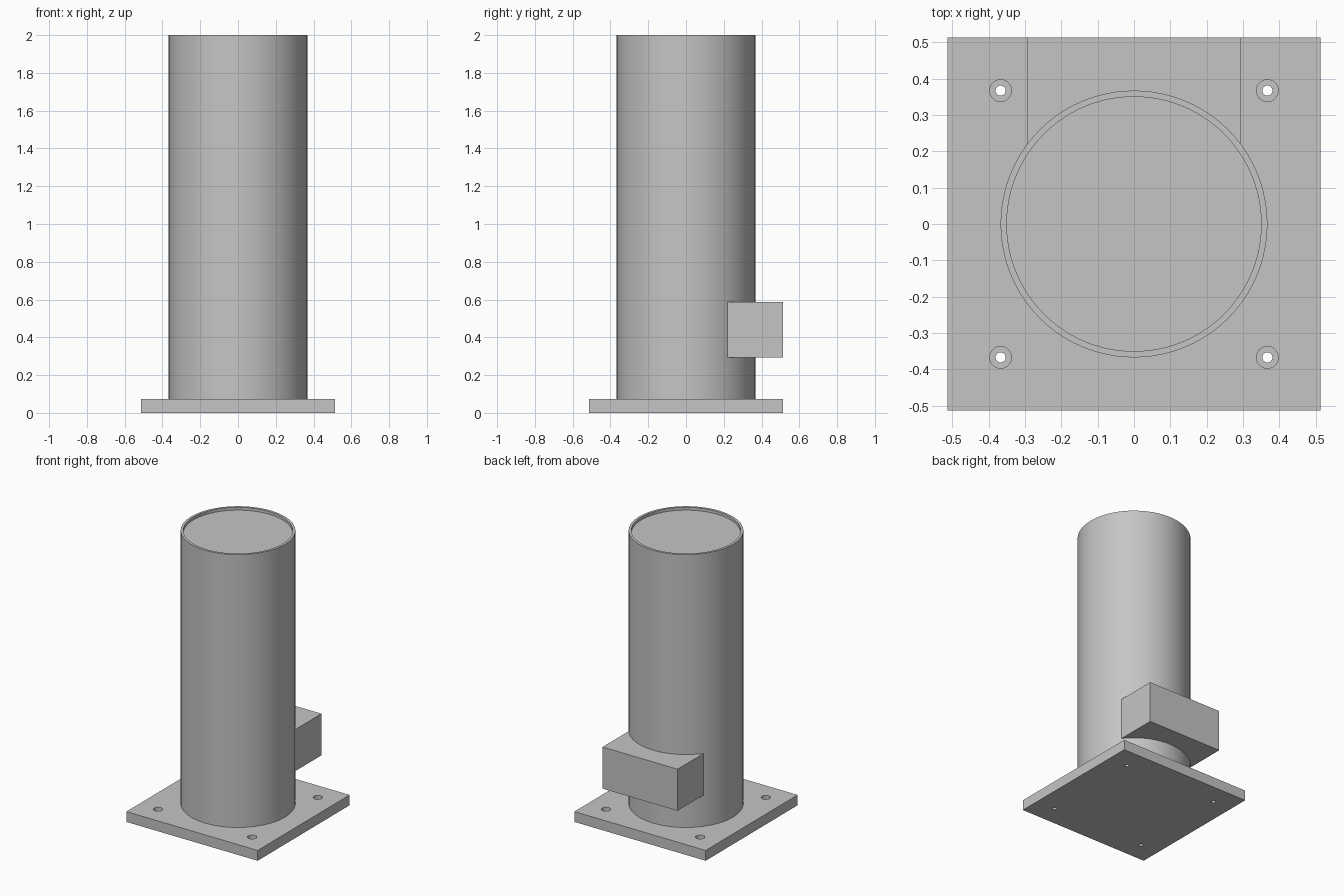
import bpy, bmesh, math

cube = bpy.data.objects.get("Cube")
if cube:
    bpy.data.objects.remove(cube, do_unlink=True)

PLATE_HALF, PLATE_TOP = 0.513, 0.073
RADIUS, INNER, TOP, CAP_Z = 0.367, 0.35, 2.0, 1.98
SEGMENTS = 96

metal = bpy.data.materials.new("plain grey")
metal.use_nodes = True
grey = (0.56, 0.56, 0.56, 1)
metal.diffuse_color = grey
metal.node_tree.nodes["Principled BSDF"].inputs["Base Color"].default_value = grey


def make_object(name, bm):
    bmesh.ops.recalc_face_normals(bm, faces=bm.faces)
    mesh = bpy.data.meshes.new(name)
    bm.to_mesh(mesh)
    bm.free()
    mesh.materials.append(metal)
    obj = bpy.data.objects.new(name, mesh)
    bpy.context.collection.objects.link(obj)
    return obj


def box(name, low, high):
    bm = bmesh.new()
    bmesh.ops.create_cube(bm, size=1)
    for v in bm.verts:
        v.co = [(a + b) / 2 + c * (b - a) for a, b, c in zip(low, high, v.co)]
    return make_object(name, bm)


def turned(name, profile, segments, centre=(0, 0)):
    """Revolve (radius, z) points into a solid, closing both ends."""
    bm = bmesh.new()
    rings = []
    for r, z in profile:
        ring = []
        for i in range(segments):
            a = math.tau * i / segments
            ring.append(bm.verts.new((centre[0] + r * math.cos(a),
                                      centre[1] + r * math.sin(a), z)))
        rings.append(ring)
    for lower, upper in zip(rings, rings[1:]):
        for i in range(segments):
            j = (i + 1) % segments
            bm.faces.new((lower[i], lower[j], upper[j], upper[i]))
    bm.faces.new(rings[0][::-1])
    bm.faces.new(rings[-1])
    return make_object(name, bm)


def cut(target, cutter):
    mod = target.modifiers.new("cut", "BOOLEAN")
    mod.operation = "DIFFERENCE"
    mod.solver = "EXACT"
    mod.object = cutter
    bpy.ops.object.select_all(action="DESELECT")
    bpy.context.view_layer.objects.active = target
    target.select_set(True)
    bpy.ops.object.modifier_apply(modifier=mod.name)
    bpy.data.objects.remove(cutter, do_unlink=True)


def smooth(obj):
    bpy.ops.object.select_all(action="DESELECT")
    bpy.context.view_layer.objects.active = obj
    obj.select_set(True)
    bpy.ops.object.shade_smooth_by_angle(angle=math.radians(30))


# Square base with four counterbored bolt holes
base = box("base_plate", (-PLATE_HALF, -PLATE_HALF, 0),
           (PLATE_HALF, PLATE_HALF, PLATE_TOP))
bore = [(0.014, -0.02), (0.014, 0.037), (0.03, 0.037), (0.03, 0.1)]
for sx in (-1, 1):
    for sy in (-1, 1):
        cut(base, turned("bolt_cutter", bore, 32, (sx * RADIUS, sy * RADIUS)))

# Upright column with a thin rim around its sunken cap
column = turned("column", [(RADIUS, PLATE_TOP), (RADIUS, TOP),
                           (INNER, TOP), (INNER, CAP_Z)], SEGMENTS)

# Rear block, hollowed to fit the column
block = box("rear_block", (-0.293, 0.1, 0.294), (0.293, PLATE_HALF, 0.588))
cut(block, turned("column_cutter", [(RADIUS, 0.2), (RADIUS, 0.7)], SEGMENTS))

for part in (base, column, block):
    smooth(part)
